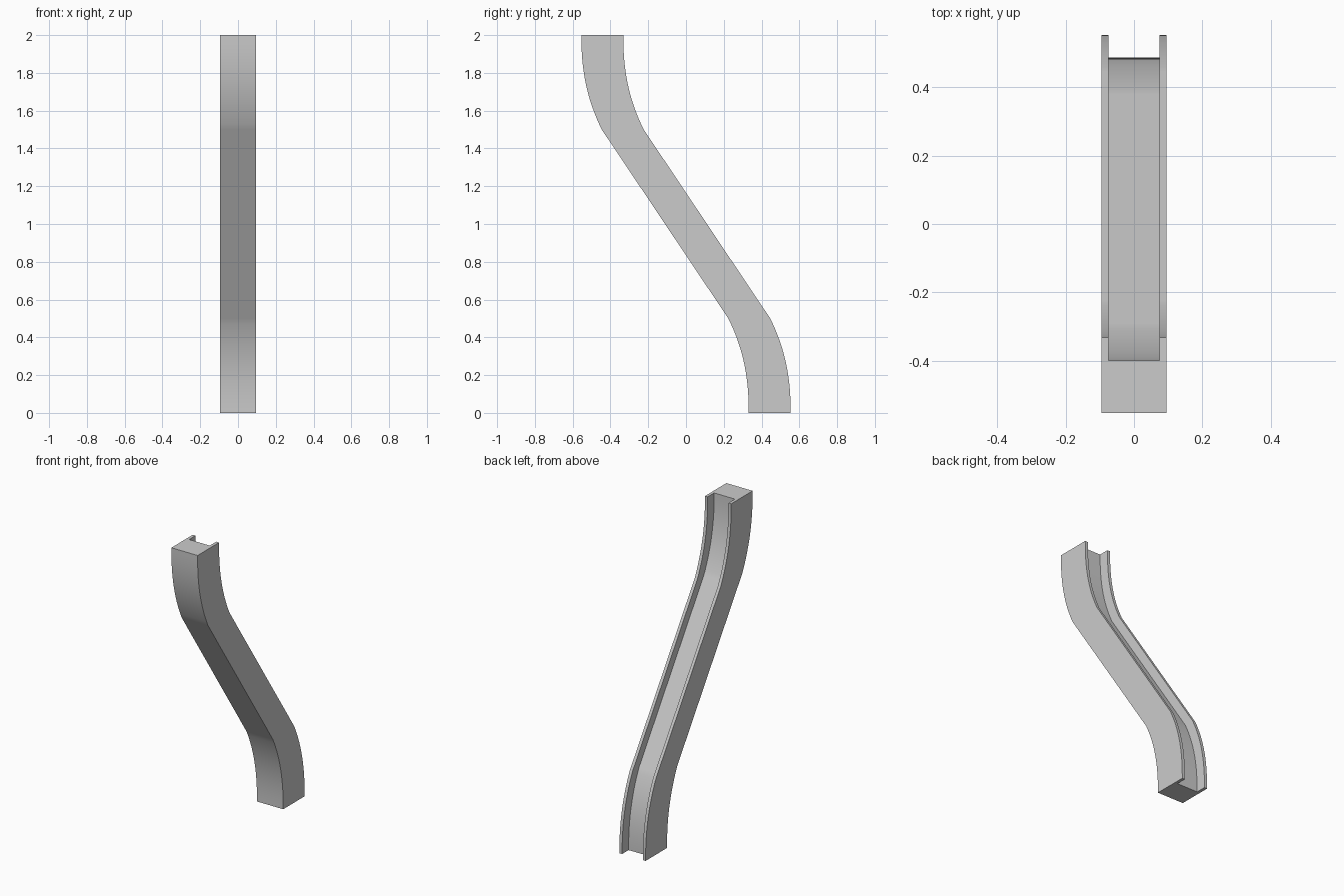
import bpy, bmesh

if "Cube" in bpy.data.objects:
    bpy.data.objects.remove(bpy.data.objects["Cube"])

# U-shaped channel section (x, y offset from the path), swept up an S path
W, IN, H, FLOOR = 0.095, 0.075, 0.111, 0.044
section = [(-W, -H), (W, -H), (W, H), (IN, H),
           (IN, FLOOR), (-IN, FLOOR), (-IN, H), (-W, H)]

# S path: bend, straight run, mirrored bend
STEPS, BEND, END_Y, SHIFT = 16, 0.5, 0.443, 0.108
lower = [(END_Y - SHIFT * (i / STEPS) ** 2.3, BEND * i / STEPS)
         for i in range(STEPS + 1)]
path = lower + [(-y, 2 - z) for y, z in reversed(lower)]

bm = bmesh.new()
rings = [[bm.verts.new((x, y + dy, z)) for x, dy in section] for y, z in path]
n = len(section)
for a, b in zip(rings, rings[1:]):
    for i in range(n):
        j = (i + 1) % n
        bm.faces.new((a[i], a[j], b[j], b[i]))

# End caps
bm.faces.new(rings[0][::-1])
bm.faces.new(rings[-1])
bmesh.ops.recalc_face_normals(bm, faces=bm.faces)

mesh = bpy.data.meshes.new("curved_channel")
bm.to_mesh(mesh)
bm.free()
obj = bpy.data.objects.new("curved_channel", mesh)
bpy.context.collection.objects.link(obj)

# Smooth the bends, keep section edges sharp
bpy.context.view_layer.objects.active = obj
obj.select_set(True)
bpy.ops.object.shade_smooth_by_angle()
